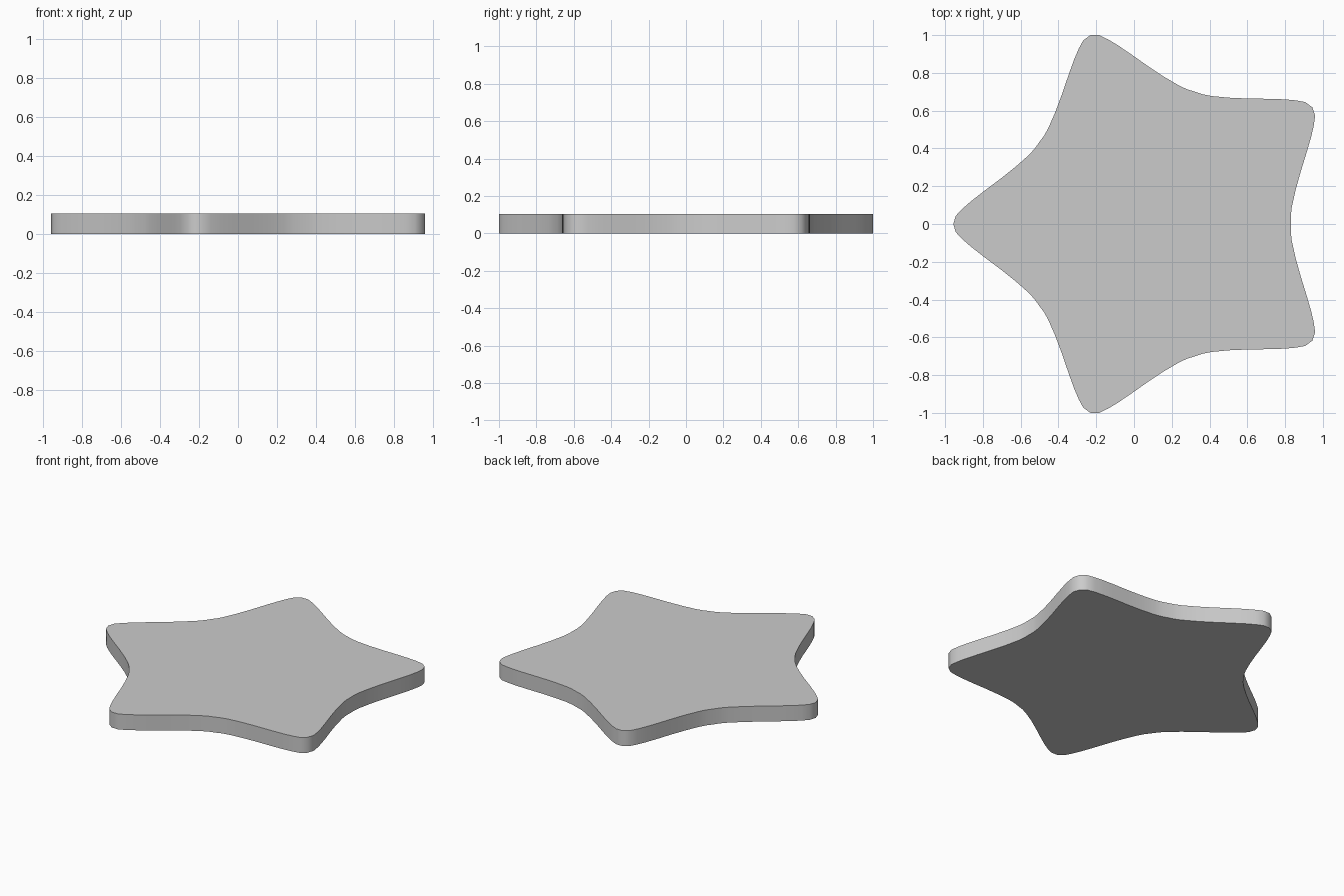
import bpy, bmesh, math

if "Cube" in bpy.data.objects:
    bpy.data.objects.remove(bpy.data.objects["Cube"])

HEIGHT = 0.103
CENTRE_X = 0.094

# Half of one arm: (distance along the arm, distance across it), tip to valley
half_arm = [(1.051, 0), (1.037, 0.044), (1.003, 0.08), (0.955, 0.122),
            (0.888, 0.174), (0.80, 0.24), (0.722, 0.302), (0.652, 0.364),
            (0.619, 0.400), (0.596, 0.433)]

# Whole arm: mirrored half (without its valley, shared with the next arm) + half
arm = [(a, -c) for a, c in reversed(half_arm[1:-1])] + half_arm

# Repeat the arm five times around the centre, first arm pointing to -x
outline = []
for i in range(5):
    t = math.pi + i * math.tau / 5
    for a, c in arm:
        outline.append((CENTRE_X + a * math.cos(t) - c * math.sin(t),
                        a * math.sin(t) + c * math.cos(t), 0))

# Extrude the outline into a flat slab
bm = bmesh.new()
base = bm.faces.new([bm.verts.new(p) for p in outline])
top = bmesh.ops.extrude_face_region(bm, geom=[base], use_keep_orig=True)
bmesh.ops.translate(bm, vec=(0, 0, HEIGHT),
                    verts=[v for v in top["geom"] if isinstance(v, bmesh.types.BMVert)])
bmesh.ops.recalc_face_normals(bm, faces=bm.faces)
mesh = bpy.data.meshes.new("star_slab")
bm.to_mesh(mesh)
bm.free()

star = bpy.data.objects.new("star_slab", mesh)
bpy.context.collection.objects.link(star)
bpy.context.view_layer.objects.active = star
star.select_set(True)
bpy.ops.object.shade_smooth_by_angle(angle=math.radians(40))
